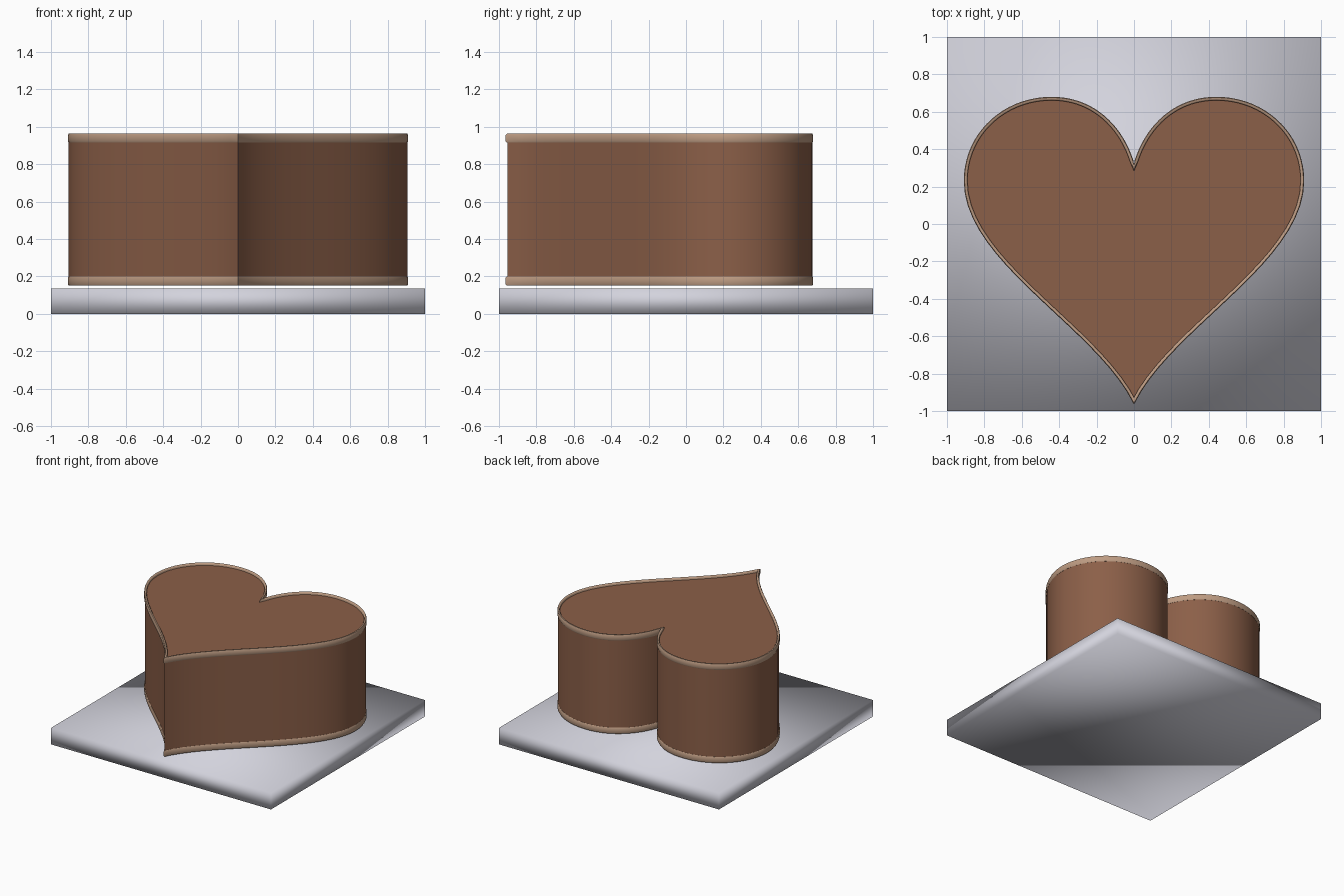
import bpy
import bmesh
from math import radians
from mathutils import Vector
from mathutils.geometry import interpolate_bezier

if "Cube" in bpy.data.objects:
    bpy.data.objects.remove(bpy.data.objects["Cube"], do_unlink=True)


def make_material(name, rgb):
    mat = bpy.data.materials.new(name)
    mat.use_nodes = True
    mat.diffuse_color = (*rgb, 1)
    mat.node_tree.nodes["Principled BSDF"].inputs["Base Color"].default_value = (*rgb, 1)
    return mat


def finish(name, bm, mat, angle):
    bmesh.ops.recalc_face_normals(bm, faces=bm.faces)
    mesh = bpy.data.meshes.new(name)
    bm.to_mesh(mesh)
    bm.free()
    mesh.materials.append(mat)
    obj = bpy.data.objects.new(name, mesh)
    bpy.context.collection.objects.link(obj)
    bpy.ops.object.select_all(action="DESELECT")
    bpy.context.view_layer.objects.active = obj
    obj.select_set(True)
    bpy.ops.object.shade_smooth_by_angle(angle=radians(angle))
    return obj


def heart_outline(steps=20):
    """Closed outline from the notch, round the +x lobe to the tip, and back."""
    segments = [
        [(0, 0.31), (0.05, 0.50), (0.20, 0.675), (0.44, 0.675)],
        [(0.44, 0.675), (0.70, 0.675), (0.905, 0.48), (0.905, 0.23)],
        [(0.905, 0.23), (0.905, -0.20), (0.20, -0.55), (0, -0.955)],
    ]
    half = []
    for seg in segments:
        pts = interpolate_bezier(*[Vector((*p, 0)) for p in seg], steps)
        half += pts[:-1]
    tip = Vector(segments[-1][-1]).to_3d()
    other = [Vector((-p.x, p.y, 0)) for p in reversed(half[1:])]
    return half + [tip] + other, len(half)


outline, tip_index = heart_outline()
count = len(outline)


def offset_outline(distance):
    """Move the outline outward; notch and tip stay on the centre line."""
    result = []
    for i, p in enumerate(outline):
        along = outline[(i + 1) % count] - outline[i - 1]
        normal = Vector((-along.y, along.x, 0)).normalized()
        if i in (0, tip_index):
            normal = Vector((0, 1 if i == 0 else -1, 0)) * 2
        result.append(p + normal * distance)
    return result


brown = make_material("warm brown", (0.26, 0.115, 0.065))
tan = make_material("light tan", (0.51, 0.33, 0.225))
grey = make_material("pale grey", (0.65, 0.65, 0.72))

# Square plate with softly shaded edges
bm = bmesh.new()
bmesh.ops.create_cube(bm, size=1)
for v in bm.verts:
    v.co = (v.co.x * 2, v.co.y * 2, (v.co.z + 0.5) * 0.135)
finish("base_plate", bm, grey, 180)

# Heart body: two half caps joined along the centre line, extruded upward
bm = bmesh.new()
verts = [bm.verts.new((p.x, p.y, 0.165)) for p in outline]
bm.faces.new(verts[:tip_index + 1])
bm.faces.new(verts[tip_index:] + verts[:1])
walls = bmesh.ops.extrude_face_region(bm, geom=bm.faces[:], use_keep_orig=True)
top = [g for g in walls["geom"] if isinstance(g, bmesh.types.BMVert)]
bmesh.ops.translate(bm, verts=top, vec=(0, 0, 0.78))
# Remove the wall between the halves, if any was made
inner = [f for f in bm.faces if all(abs(v.co.x) < 1e-5 for v in f.verts)]
bmesh.ops.delete(bm, geom=inner, context="FACES_ONLY")
finish("heart_body", bm, brown, 40)


# Trim rims: a slim rounded band swept round the outline
def make_rim(name, low, high):
    bevel = 0.008
    profile = [(-0.014, low), (0.001, low), (0.005, low + bevel),
               (0.005, high - bevel), (0.001, high),
               (-0.009, high), (-0.014, high - bevel)]
    bm = bmesh.new()
    rings = []
    for distance, z in profile:
        rings.append([bm.verts.new((p.x, p.y, z)) for p in offset_outline(distance)])
    for a, b in zip(rings, rings[1:] + rings[:1]):
        for i in range(count):
            j = (i + 1) % count
            bm.faces.new((a[i], a[j], b[j], b[i]))
    finish(name, bm, tan, 60)


make_rim("top_rim", 0.915, 0.963)
make_rim("bottom_rim", 0.15, 0.20)
